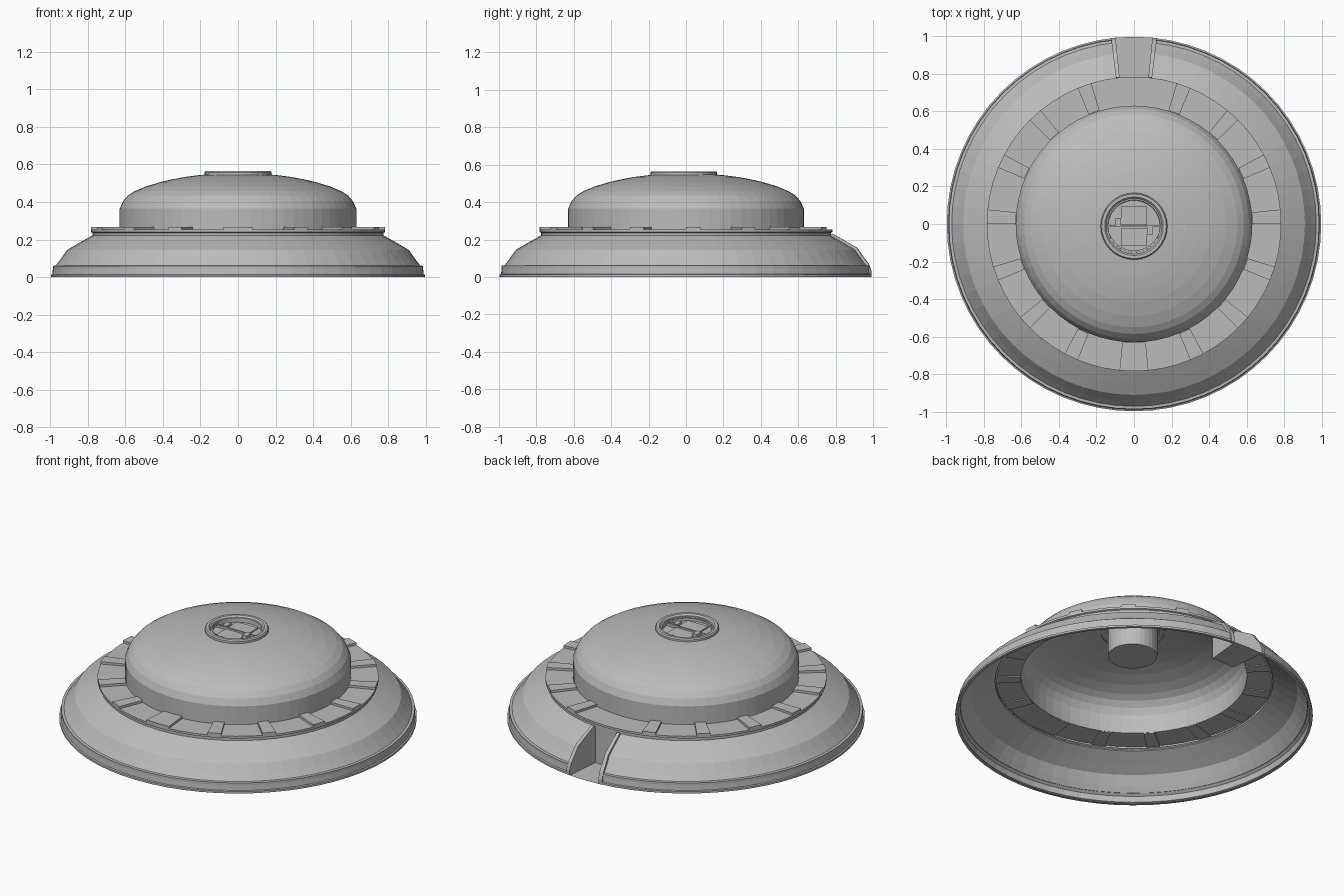
import bpy, bmesh, math

if "Cube" in bpy.data.objects:
    bpy.data.objects.remove(bpy.data.objects["Cube"])

grey = bpy.data.materials.new("plain_grey")
grey.diffuse_color = (0.5, 0.5, 0.5, 1)
grey.use_nodes = True
grey.node_tree.nodes["Principled BSDF"].inputs["Base Color"].default_value = grey.diffuse_color
SEG = math.radians(360 / 64)          # one facet of the 64-sided body
BACK = math.radians(90)


def finish(name, bm):
    bmesh.ops.remove_doubles(bm, verts=bm.verts, dist=1e-5)
    bmesh.ops.recalc_face_normals(bm, faces=bm.faces)
    me = bpy.data.meshes.new(name)
    bm.to_mesh(me)
    bm.free()
    me.materials.append(grey)
    ob = bpy.data.objects.new(name, me)
    bpy.context.collection.objects.link(ob)
    return ob


def revolve(name, profile, a0=0.0, a1=2 * math.pi, n=64, closed=False, cy=0.0):
    """Sweep an (r, z) profile round z from angle a0 to a1; closed = solid sector."""
    bm = bmesh.new()
    rows = []
    for i in range(n + 1):
        a = a0 + (a1 - a0) * i / n
        rows.append([bm.verts.new((r * math.cos(a), r * math.sin(a) + cy, z)) for r, z in profile])
    m = len(profile)
    for p, q in zip(rows, rows[1:]):
        for j in range(m if closed else m - 1):
            k = (j + 1) % m
            loop = [p[j], q[j], q[k], p[k]]
            if profile[j][0] == 0:
                loop = [p[j], q[k], p[k]]
            elif profile[k][0] == 0:
                loop = [p[j], q[j], p[k]]
            bm.faces.new(loop)
    if closed and a1 - a0 < 6:
        bm.faces.new(rows[0])
        bm.faces.new(rows[-1])
    return finish(name, bm)


def box(name, x0, x1, y0, y1, z0, z1):
    bm = bmesh.new()
    bmesh.ops.create_cube(bm, size=1)
    for v in bm.verts:
        v.co = ((x0, x1)[v.co.x > 0], (y0, y1)[v.co.y > 0], (z0, z1)[v.co.z > 0])
    return finish(name, bm)


# Sloping outer skirt, open underneath, with a gap at the back
slope = [(0.985, 0.05), (0.972, 0.06), (0.945, 0.095), (0.91, 0.145), (0.85, 0.18), (0.775, 0.222)]
skirt = [(0.98, 0.0), (0.997, 0.0), (0.997, 0.012), (0.989, 0.015)] + slope + [(0.775, 0.24)]
revolve("skirt", skirt, BACK + SEG, BACK + 2 * math.pi - SEG, 62)
revolve("rim_band", [(0.986, 0.045), (0.986, 0.06), (0.968, 0.062)],
        BACK + SEG, BACK + 2 * math.pi - SEG, 62)

# Gap at the back: floor, inner wall, side walls and raised edge rails
revolve("notch_floor_and_wall", [(0.775, 0.24), (0.775, 0.0), (0.997, 0.0)],
        BACK - SEG, BACK + SEG, 2)
for s, side in ((-1, "right"), (1, "left")):
    a = BACK + s * SEG
    bm = bmesh.new()
    outline = [(0.775, 0.0)] + skirt[1:]
    bm.faces.new([bm.verts.new((r * math.cos(a), r * math.sin(a), z)) for r, z in outline])
    finish("notch_wall_" + side, bm)
    upper = [(0.997, 0.03)] + [(r + 0.011, z + 0.010) for r, z in slope[1:]]
    lower = [(0.775, 0.215), (0.84, 0.175), (0.90, 0.14), (0.965, 0.055), (0.975, 0.005)]
    revolve("notch_rail_" + side, [(0.997, 0.005)] + upper + lower,
            a, a + s * math.radians(1.4), 1, closed=True)

# Flat deck with overhanging lip
revolve("deck", [(0.765, 0.222), (0.775, 0.236), (0.784, 0.24), (0.784, 0.253), (0.63, 0.253)])

# Raised pads, one at the start of each sixteenth, mirrored left to right
for k in range(-4, 4):
    start = 4 * k * SEG
    pad = [(0.632, 0.248), (0.784, 0.248), (0.784, 0.267), (0.632, 0.267)]
    revolve("deck_pad_right", pad, start, start + SEG, 1, closed=True)
    revolve("deck_pad_left", pad, math.pi - start - SEG, math.pi - start, 1, closed=True)

# Dome
revolve("dome", [(0.63, 0.253), (0.63, 0.365), (0.612, 0.405), (0.585, 0.436), (0.55, 0.458),
                 (0.49, 0.483), (0.415, 0.506), (0.35, 0.521), (0.28, 0.534), (0.21, 0.543),
                 (0.14, 0.549)])

# Top hatch: collar, recessed floor and the drum hanging below it
HY = -0.012
revolve("hatch_collar", [(0.178, 0.54), (0.178, 0.558), (0.172, 0.565), (0.156, 0.565),
                         (0.148, 0.556), (0.14, 0.556), (0.138, 0.53)], n=32, cy=HY)
revolve("hatch_drum", [(0, 0.53), (0.138, 0.53), (0.138, 0.39), (0, 0.39)], n=32, cy=HY)

# Hatch details: two flaps, a centre bar and two latches
for s, side in ((1, "back"), (-1, "front")):
    ys = sorted((HY + s * 0.008, HY + s * 0.105))
    box("hatch_flap_" + side, -0.07, 0.07, *ys, 0.525, 0.538)
    yl = sorted((HY, HY + s * 0.045))
    xc = -s * 0.083
    box("hatch_latch_" + side, xc - 0.015, xc + 0.015, *yl, 0.525, 0.552)
box("hatch_centre_bar", -0.136, 0.136, HY - 0.005, HY + 0.005, 0.525, 0.546)
